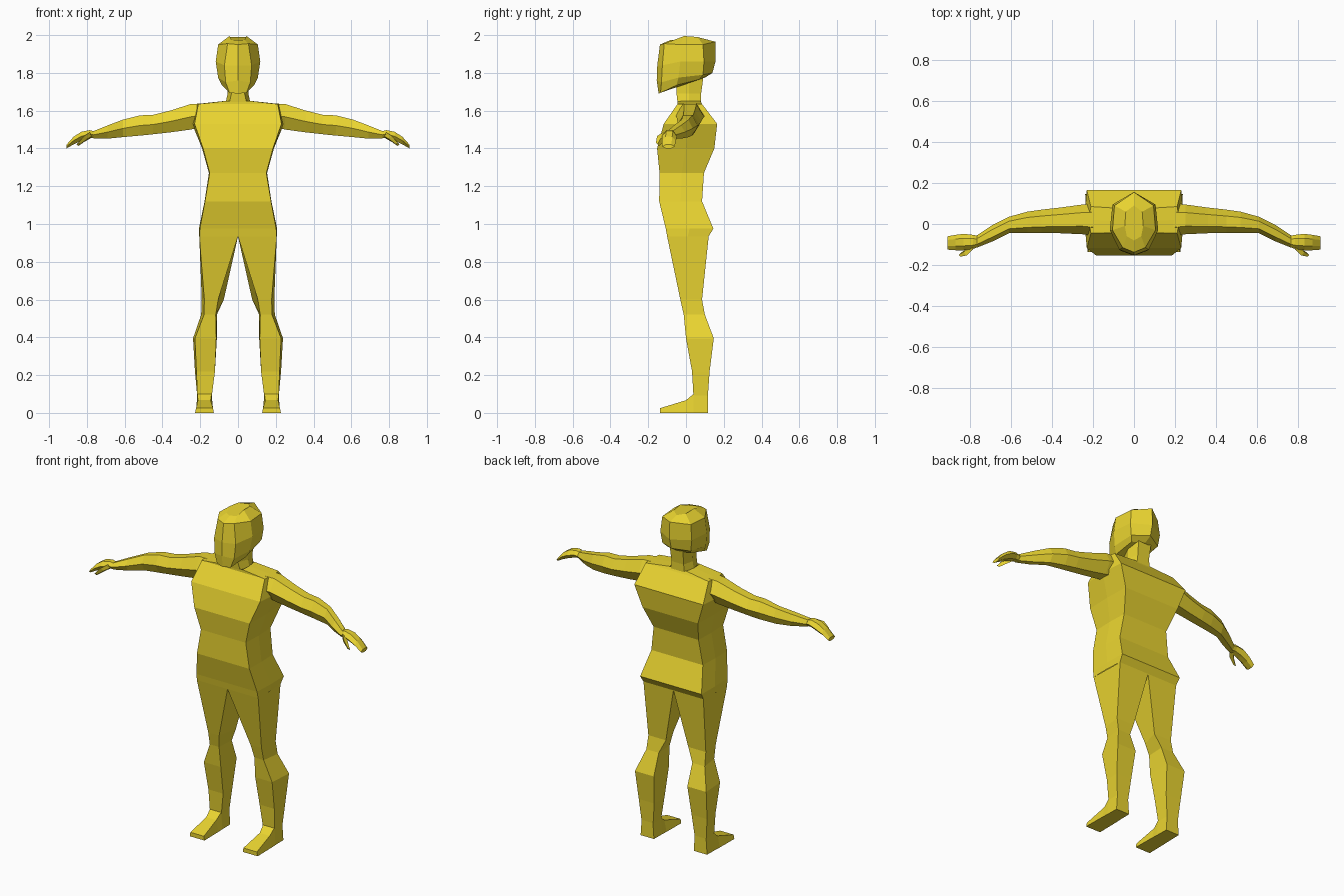
import bpy, bmesh

skin = bpy.data.materials.new("yellow")
skin.diffuse_color = (0.82, 0.66, 0.03, 1)


def loft(name, rings, cap_start=True, cap_end=True, mirror=False):
    """Skin a list of equal-length point rings into a flat-shaded object."""
    bm = bmesh.new()
    vs = [[bm.verts.new(p) for p in r] for r in rings]
    n = len(rings[0])
    for a, b in zip(vs, vs[1:]):
        for i in range(n):
            j = (i + 1) % n
            bm.faces.new((a[i], a[j], b[j], b[i]))
    if cap_start:
        bm.faces.new(vs[0])
    if cap_end:
        bm.faces.new(vs[-1])
    bmesh.ops.recalc_face_normals(bm, faces=bm.faces)
    me = bpy.data.meshes.new(name)
    bm.to_mesh(me)
    bm.free()
    me.materials.append(skin)
    ob = bpy.data.objects.new(name, me)
    bpy.context.collection.objects.link(ob)
    if mirror:
        ob.modifiers.new("mirror", 'MIRROR').use_mirror_merge = False
    return ob


def full(half):
    """Complete a half ring whose first and last points lie on x = 0."""
    return half + [(-x, y, z) for x, y, z in half[-2:0:-1]]


def body_ring(z, fw, fy, sw, bw, by):
    return full([(0, fy, z), (fw, fy, z), (sw, (fy + by) / 2, z),
                 (bw, by, z), (0, by, z)])


def hex_ring(x, y0, y1, z0, z1):
    w, m = y1 - y0, (z0 + z1) / 2
    return [(x, y0, m), (x, y0 + w * .27, z1), (x, y1 - w * .27, z1),
            (x, y1, m), (x, y1 - w * .27, z0), (x, y0 + w * .27, z0)]


# torso, hips to shoulders
loft("torso", [body_ring(*r) for r in [
    (0.935, .205, -.10, .207, .20, .12),
    (0.975, .202, -.107, .207, .205, .145),
    (1.12, .175, -.142, .177, .172, .085),
    (1.27, .150, -.140, .154, .150, .095),
    (1.40, .185, -.153, .190, .185, .150),
    (1.53, .230, -.118, .243, .230, .165),
    (1.635, .210, -.045, .222, .210, .085),
    (1.652, .060, -.045, .065, .055, .075)]], cap_start=False, cap_end=False)

# neck
loft("neck", [body_ring(*r) for r in [
    (1.645, .045, -.045, .065, .045, .08),
    (1.69, .035, -.05, .055, .04, .08),
    (1.80, .035, -.055, .062, .045, .095)]], False, False)

# head: front centre, cheek, temple, rear side, rear centre
loft("head", [full(r) for r in [
    [(0, -.145, 1.69), (.045, -.135, 1.695), (.085, -.05, 1.735),
     (.075, .07, 1.765), (0, .10, 1.775)],
    [(0, -.155, 1.76), (.065, -.13, 1.75), (.105, -.04, 1.775),
     (.095, .09, 1.79), (0, .14, 1.80)],
    [(0, -.152, 1.84), (.072, -.125, 1.84), (.118, -.03, 1.86),
     (.105, .095, 1.86), (0, .156, 1.86)],
    [(0, -.138, 1.95), (.055, -.115, 1.955), (.105, -.03, 1.95),
     (.095, .09, 1.95), (0, .155, 1.965)],
    [(0, -.08, 1.975), (.035, -.06, 1.975), (.045, -.01, 1.995),
     (.04, .06, 1.99), (0, .09, 1.982)]]])


def leg_ring(z, fi, fo, fy, bi, bo, by):
    return [(fi, fy, z), (fo, fy, z), (bo, by, z), (bi, by, z)]


# legs
loft("leg", [leg_ring(*r) for r in [
    (0.935, .0, .205, -.10, .0, .20, .12),
    (0.60, .105, .178, -.03, .075, .192, .085),
    (0.52, .118, .180, -.012, .112, .195, .10),
    (0.395, .115, .228, .0, .112, .238, .147),
    (0.22, .122, .220, .032, .125, .228, .125),
    (0.08, .140, .215, .04, .14, .215, .115)]], False, False, mirror=True)

# feet, heel to toe
loft("foot", [[(a, y, 0), (b, y, 0), (d, y, h), (c, y, h)]
              for y, h, a, b, c, d in [
    (.116, .10, .133, .222, .14, .215),
    (.04, .10, .132, .223, .14, .215),
    (.0, .067, .13, .225, .145, .212),
    (-.137, .025, .128, .227, .132, .222)]], mirror=True)

# arms, shoulder to wrist
loft("arm", [hex_ring(*r) for r in [
    (.19, -.06, .10, 1.515, 1.638),
    (.25, -.05, .095, 1.50, 1.635),
    (.36, -.045, .08, 1.485, 1.600),
    (.45, -.045, .07, 1.475, 1.578),
    (.52, -.045, .06, 1.468, 1.575),
    (.61, -.045, .035, 1.46, 1.552),
    (.69, -.085, -.005, 1.452, 1.522),
    (.765, -.115, -.055, 1.452, 1.492)]], False, True, mirror=True)

# mitten hands, curling downwards
loft("hand", [hex_ring(*r) for r in [
    (.76, -.112, -.058, 1.455, 1.49),
    (.785, -.122, -.053, 1.455, 1.497),
    (.83, -.128, -.048, 1.44, 1.488),
    (.87, -.128, -.053, 1.422, 1.462),
    (.908, -.125, -.06, 1.40, 1.42)]], mirror=True)

# thumbs
loft("thumb", [[(x - s, y, z), (x, y - s, z + s), (x + s, y, z), (x, y + s, z - s)]
               for x, y, z, s in [(.785, -.105, 1.468, .017),
                                  (.815, -.137, 1.45, .016),
                                  (.845, -.150, 1.422, .009)]], mirror=True)
